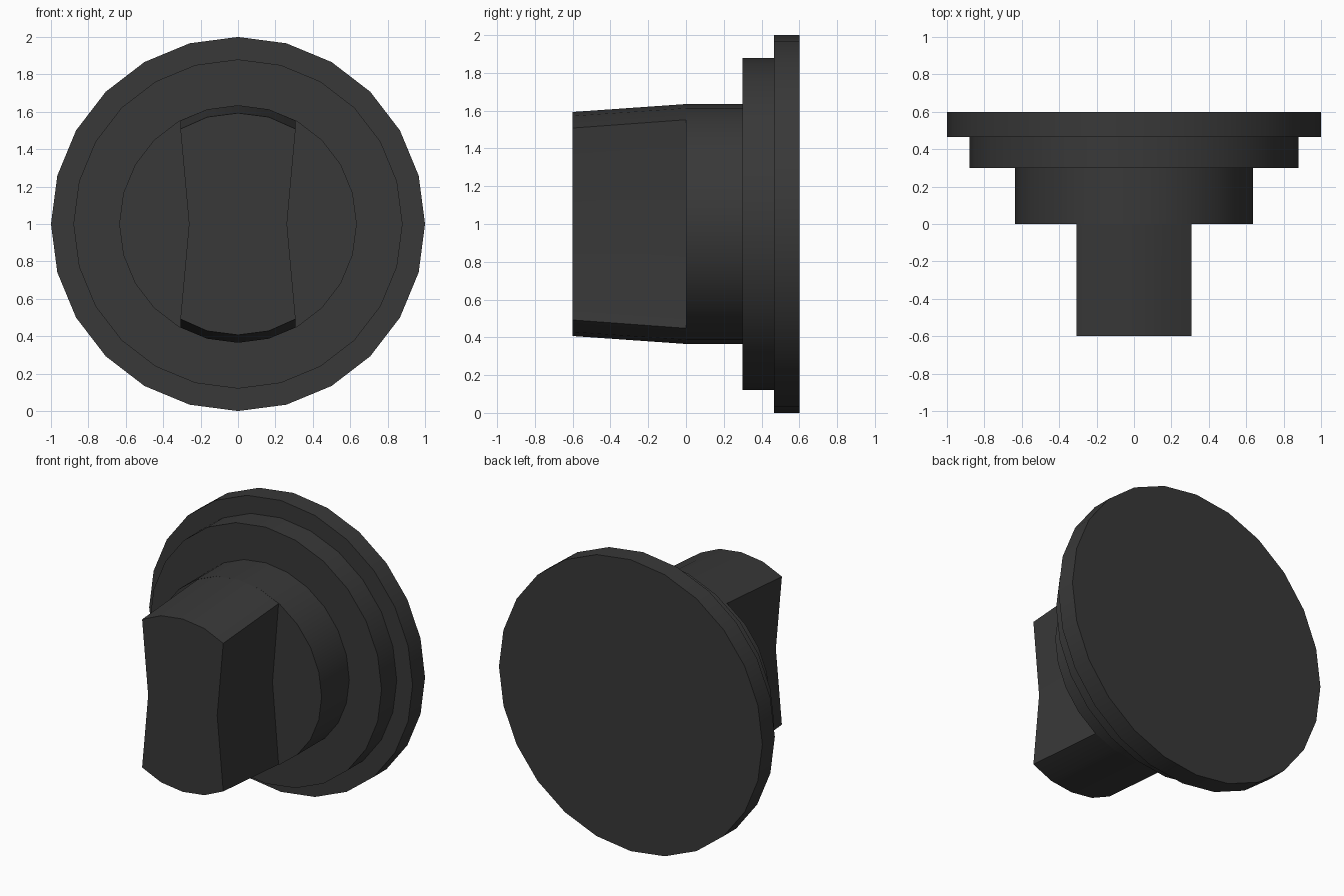
import bpy, bmesh, math

if "Cube" in bpy.data.objects:
    bpy.data.objects.remove(bpy.data.objects["Cube"])

SIDES = 24
CZ = 1.0  # height of the knob axis

dark = bpy.data.materials.new("dark_plastic")
dark.diffuse_color = (0.04, 0.04, 0.04, 1)
dark.use_nodes = True
dark.node_tree.nodes["Principled BSDF"].inputs["Base Color"].default_value = dark.diffuse_color


def finish(name, bm):
    bmesh.ops.recalc_face_normals(bm, faces=bm.faces)
    mesh = bpy.data.meshes.new(name)
    bm.to_mesh(mesh)
    bm.free()
    mesh.materials.append(dark)
    obj = bpy.data.objects.new(name, mesh)
    bpy.context.collection.objects.link(obj)
    bpy.ops.object.select_all(action='DESELECT')
    obj.select_set(True)
    bpy.context.view_layer.objects.active = obj
    bpy.ops.object.shade_smooth_by_angle(angle=math.radians(30))
    return obj


# Stepped round base: rings (radius, y) from front to back, closed at both ends
bm = bmesh.new()
rings = []
for r, y in [(0.635, 0), (0.635, 0.3), (0.88, 0.3), (0.88, 0.465), (1, 0.465), (1, 0.6)]:
    angles = [2 * math.pi * i / SIDES for i in range(SIDES)]
    rings.append([bm.verts.new((r * math.cos(a), y, CZ + r * math.sin(a))) for a in angles])
for a, b in zip(rings, rings[1:]):
    for i in range(SIDES):
        j = (i + 1) % SIDES
        bm.faces.new((a[i], a[j], b[j], b[i]))
bm.faces.new(rings[0])
bm.faces.new(rings[-1])
finish("stepped_base", bm)

# Waisted grip: arched top and bottom, tapering in height toward the front
bm = bmesh.new()


def grip_section(y, z_corner, z_mid, z_top):
    top = [(0.308, z_corner), (0.164, z_mid), (0, z_top), (-0.164, z_mid), (-0.308, z_corner)]
    outline = top + [(-0.262, 0)] + [(-x, -z) for x, z in top] + [(0.262, 0)]
    return [bm.verts.new((x, y, CZ + z)) for x, z in outline]


front = grip_section(-0.6, 0.508, 0.572, 0.593)
back = grip_section(0, 0.552, 0.613, 0.635)
n = len(front)
for i in range(n):
    j = (i + 1) % n
    bm.faces.new((front[i], front[j], back[j], back[i]))
bm.faces.new(front)
finish("grip", bm)
